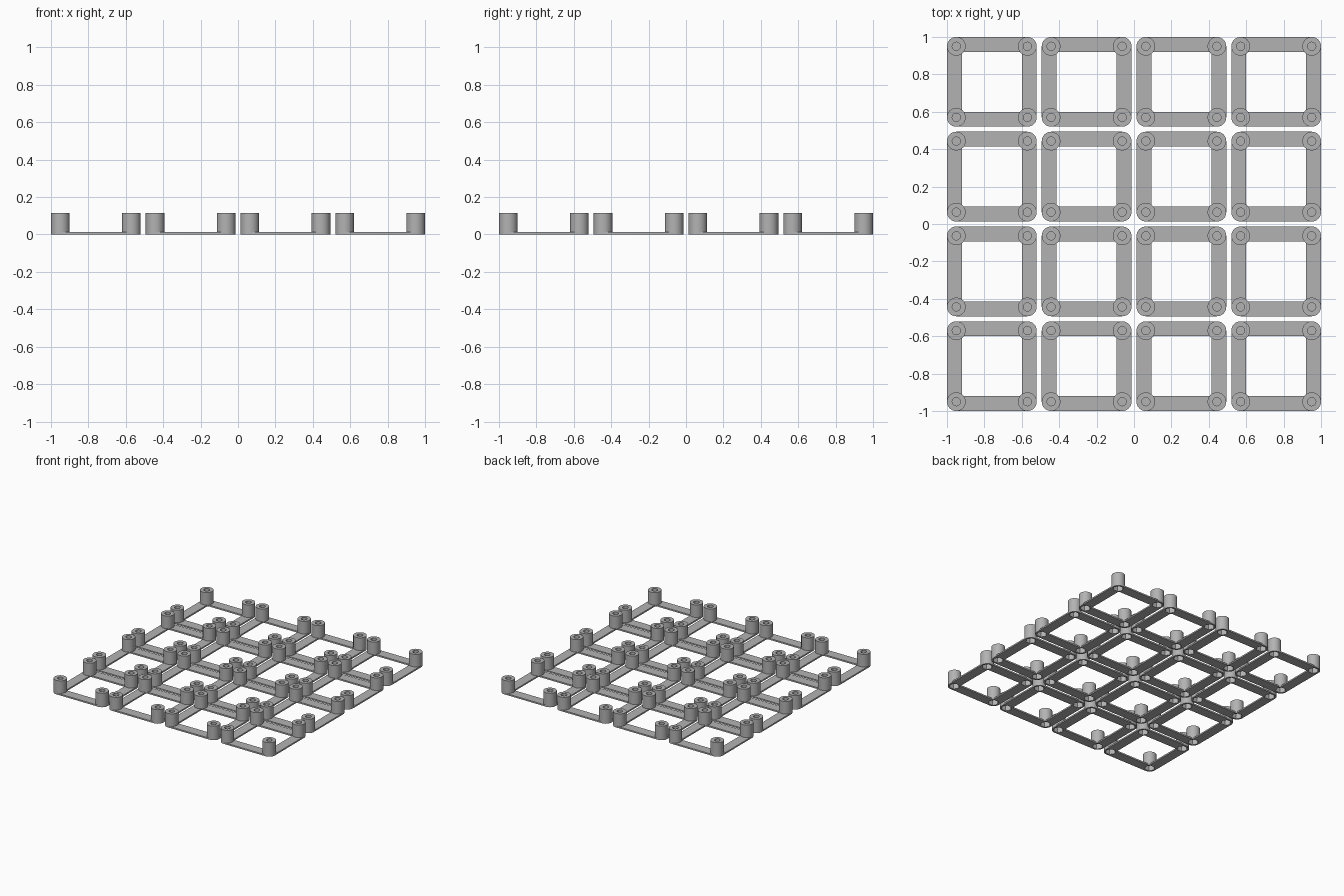
import bpy, bmesh
from math import cos, sin, pi

cube = bpy.data.objects.get("Cube")
if cube:
    bpy.data.objects.remove(cube, do_unlink=True)

TILES = 4
PITCH = 0.5067      # spacing between tiles
HALF = 0.19         # post centre offset inside a tile
POST_R, POST_H = 0.05, 0.115
HOLE_R, HOLE_DEPTH = 0.022, 0.045
POCKET_R, POCKET_DEPTH = 0.04, 0.05
BAR_W, BAR_H = 0.08, 0.012

grey = bpy.data.materials.new("plain grey")
grey.use_nodes = True
GREY = (0.45, 0.45, 0.45, 1)
grey.diffuse_color = GREY
grey.node_tree.nodes["Principled BSDF"].inputs["Base Color"].default_value = GREY


def ring(cx, cy, r, n):
    return [(cx + r * cos(2 * pi * i / n), cy + r * sin(2 * pi * i / n)) for i in range(n)]


def wall(bm, loop, z0, z1):
    low = [bm.verts.new((x, y, z0)) for x, y in loop]
    high = [bm.verts.new((x, y, z1)) for x, y in loop]
    for i in range(len(loop)):
        j = (i + 1) % len(loop)
        bm.faces.new((low[i], low[j], high[j], high[i]))


def cap(bm, loops, z):
    """Flat face bounded by the first loop, with the others as holes."""
    edges = []
    for loop in loops:
        vs = [bm.verts.new((x, y, z)) for x, y in loop]
        edges += [bm.edges.new((vs[i - 1], vs[i])) for i in range(len(vs))]
    bmesh.ops.triangle_fill(bm, edges=edges, use_beauty=True)


def finish(bm, name):
    bmesh.ops.remove_doubles(bm, verts=bm.verts, dist=1e-5)
    bmesh.ops.recalc_face_normals(bm, faces=bm.faces)
    mesh = bpy.data.meshes.new(name)
    bm.to_mesh(mesh)
    bm.free()
    mesh.materials.append(grey)
    return mesh


def place(mesh, name, x, y):
    ob = bpy.data.objects.new(name, mesh)
    ob.location = (x, y, 0)
    bpy.context.collection.objects.link(ob)
    return ob


# Flat square frame with rounded corners and six-sided pockets
corners = [(HALF, HALF), (-HALF, HALF), (-HALF, -HALF), (HALF, -HALF)]
outer = []
for k, (cx, cy) in enumerate(corners):
    for i in range(9):
        a = pi / 2 * (k + i / 8)
        outer.append((cx + POST_R * cos(a), cy + POST_R * sin(a)))
s = HALF + POST_R - BAR_W
inner = [(s, s), (-s, s), (-s, -s), (s, -s)]
pockets = [ring(cx, cy, POCKET_R, 6) for cx, cy in corners]
bm = bmesh.new()
for loop in [outer, inner] + pockets:
    wall(bm, loop, 0, BAR_H)
for z in (0, BAR_H):
    cap(bm, [outer, inner] + pockets, z)
frame_mesh = finish(bm, "frame")

# Round post with a blind hole on top and a nut pocket below
body = ring(0, 0, POST_R, 32)
hole = ring(0, 0, HOLE_R, 24)
pocket = ring(0, 0, POCKET_R, 6)
floor = POST_H - HOLE_DEPTH
bm = bmesh.new()
wall(bm, body, 0, POST_H)
wall(bm, pocket, 0, POCKET_DEPTH)
wall(bm, hole, floor, POST_H)
cap(bm, [body, pocket], 0)
cap(bm, [pocket], POCKET_DEPTH)
cap(bm, [hole], floor)
cap(bm, [body, hole], POST_H)
# Inner cavities face into their own empty space
post_mesh = finish(bm, "post")
for poly in post_mesh.polygons:
    c, n = poly.center, poly.normal
    r = (c.x ** 2 + c.y ** 2) ** 0.5
    if abs(n.z) < 0.5:
        outward = r > POCKET_R + 0.005
        if (n.x * c.x + n.y * c.y > 0) != outward:
            poly.flip()
    else:
        up = c.z > POST_H / 2
        if (n.z > 0) != up:
            poly.flip()

# Grid of tiles
objects = []
for row in range(TILES):
    for col in range(TILES):
        x = (col - (TILES - 1) / 2) * PITCH
        y = (row - (TILES - 1) / 2) * PITCH
        objects.append(place(frame_mesh, "frame", x, y))
        for cx, cy in corners:
            objects.append(place(post_mesh, "post", x + cx, y + cy))

# Smooth shading on round walls, sharp rims
bpy.ops.object.select_all(action='DESELECT')
for ob in (objects[0], objects[1]):
    ob.select_set(True)
    bpy.context.view_layer.objects.active = ob
bpy.ops.object.shade_smooth_by_angle(angle=pi / 6)
